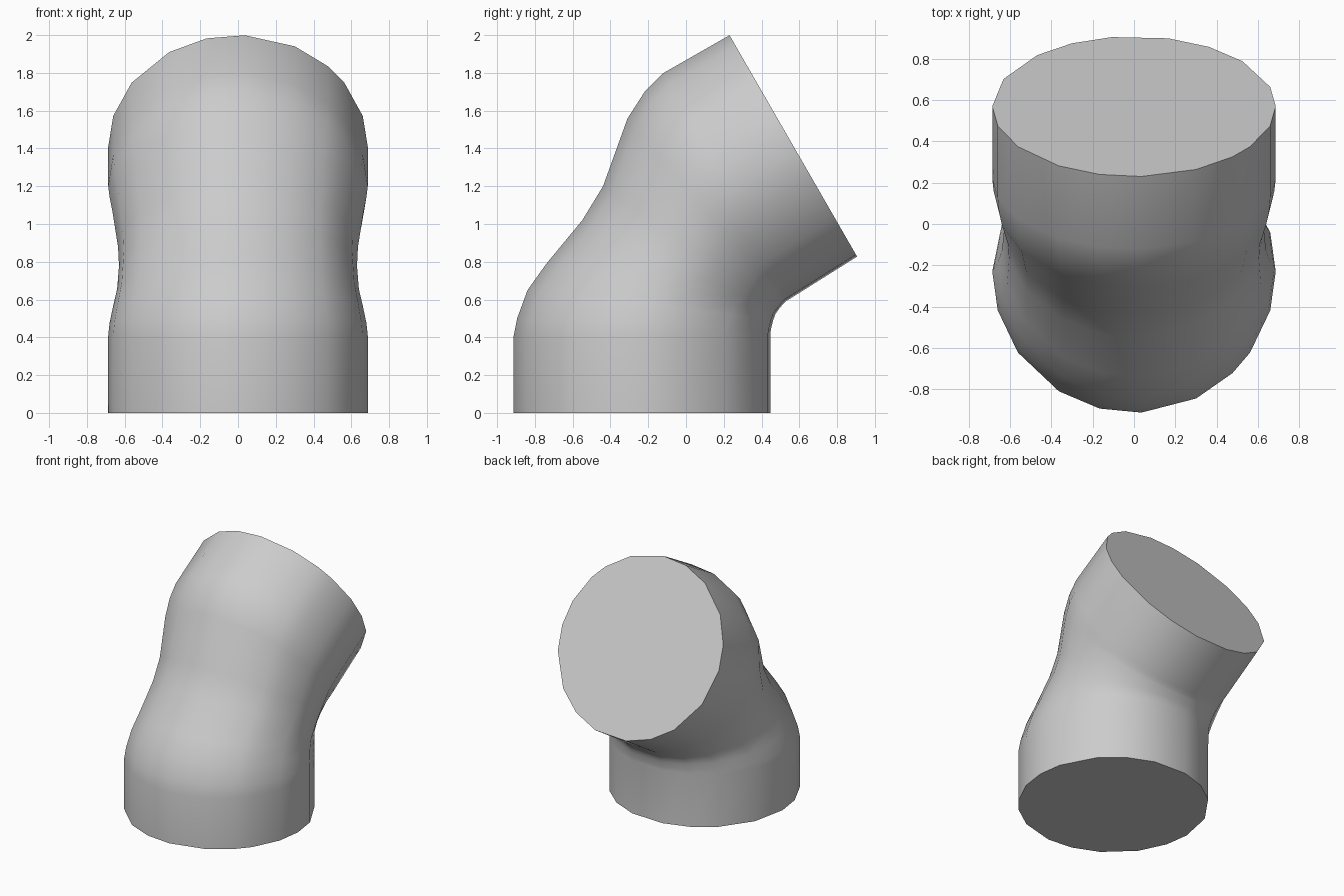
import bpy, bmesh, math
from mathutils import Vector

cube = bpy.data.objects.get("Cube")
if cube:
    bpy.data.objects.remove(cube, do_unlink=True)

grey = bpy.data.materials.new("plain grey")
grey.use_nodes = True
colour = (0.6, 0.6, 0.6, 1)
grey.diffuse_color = colour
grey.node_tree.nodes["Principled BSDF"].inputs["Base Color"].default_value = colour

# Cross-sections along the bend: outer (y, z), inner (y, z), half width
sections = [
    ((-.915, 0), (.455, 0), .687),
    ((-.915, .4), (.455, .42), .687),
    ((-.895, .5), (.46, .45), .68),
    ((-.84, .65), (.47, .49), .66),
    ((-.74, .79), (.48, .52), .64),
    ((-.55, 1.02), (.49, .535), .63),
    ((-.44, 1.2), (.505, .555), .635),
    ((-.31, 1.56), (.525, .575), .665),
    ((-.22, 1.7), (.535, .585), .68),
    ((-.12, 1.8), (.56, .6), .687),
    ((.23, 2), (.91, .82), .687),
]
# Slightly uneven spacing of the sides, in degrees from the outer edge
angles = [3, 26, 44, 55, 74, 90, 106, 130, 148, 166,
          189, 206, 223, 247, 270, 286, 305, 328, 346]

# Bent tube lofted through the sections
bm = bmesh.new()
rings = []
for outer, inner, width in sections:
    a, b = Vector((0, *outer)), Vector((0, *inner))
    middle, half = (a + b) / 2, (a - b) / 2
    ring = []
    for angle in angles:
        t = math.radians(angle)
        side = Vector((width * math.sin(t), 0, 0))
        ring.append(bm.verts.new(middle + half * math.cos(t) + side))
    rings.append(ring)
count = len(angles)
for low, high in zip(rings, rings[1:]):
    for i in range(count):
        j = (i + 1) % count
        bm.faces.new((low[i], low[j], high[j], high[i]))

# Flat end caps
bm.faces.new(rings[0])
bm.faces.new(rings[-1])
bmesh.ops.recalc_face_normals(bm, faces=bm.faces[:])

mesh = bpy.data.meshes.new("bent_tube")
bm.to_mesh(mesh)
bm.free()
mesh.materials.append(grey)
tube = bpy.data.objects.new("bent_tube", mesh)
bpy.context.collection.objects.link(tube)

# Smooth sides with crisp cap edges
bpy.ops.object.select_all(action='DESELECT')
tube.select_set(True)
bpy.context.view_layer.objects.active = tube
bpy.ops.object.shade_smooth_by_angle(angle=math.radians(50))
